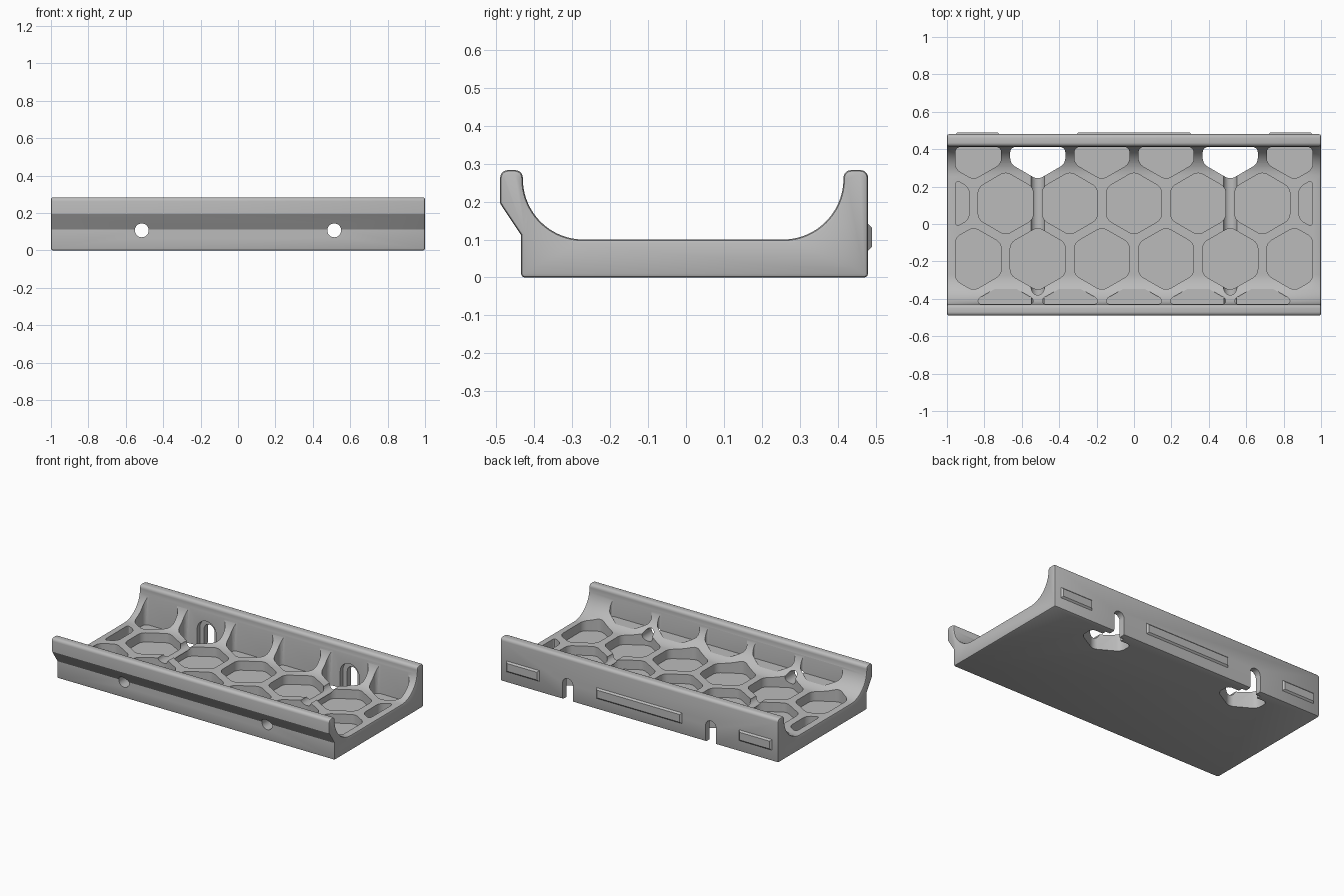
import bpy, bmesh
from math import sin, cos, pi, radians

cube = bpy.data.objects.get("Cube")
if cube:
    bpy.data.objects.remove(cube, do_unlink=True)

grey = bpy.data.materials.new("light_grey")
grey.use_nodes = True
grey.diffuse_color = (0.5, 0.5, 0.5, 1)
grey.node_tree.nodes["Principled BSDF"].inputs["Base Color"].default_value = (0.5, 0.5, 0.5, 1)


def finish(bm, name):
    bmesh.ops.recalc_face_normals(bm, faces=bm.faces[:])
    mesh = bpy.data.meshes.new(name)
    bm.to_mesh(mesh)
    bm.free()
    mesh.materials.append(grey)
    obj = bpy.data.objects.new(name, mesh)
    bpy.context.collection.objects.link(obj)
    return obj


def extrude(bm, face, vec):
    ext = bmesh.ops.extrude_face_region(bm, geom=[face], use_keep_orig=True)
    bmesh.ops.translate(bm, vec=vec, verts=[v for v in ext["geom"] if isinstance(v, bmesh.types.BMVert)])


def prism(bm, points, vec):
    extrude(bm, bm.faces.new([bm.verts.new(p) for p in points]), vec)


def arc(cx, cz, r, start, end, n):
    steps = [radians(start + (end - start) * i / n) for i in range(n + 1)]
    return [(cx + r * cos(a), cz + r * sin(a)) for a in steps]


def apply(obj, name):
    bpy.context.view_layer.objects.active = obj
    bpy.ops.object.modifier_apply(modifier=name)


def cut(obj, cutter):
    mod = obj.modifiers.new("cut", 'BOOLEAN')
    mod.operation, mod.solver, mod.object = 'DIFFERENCE', 'EXACT', cutter
    apply(obj, "cut")
    bpy.data.objects.remove(cutter, do_unlink=True)


# Tray body: cross-section with curved inner walls and an overhanging front lip
TOP, FLOOR, R, LIP = 0.283, 0.1, 0.16, 0.02
FRONT_IN, BACK_IN = -0.43, 0.415
section = [(-0.435, 0), (0.48, 0)]
section += arc(0.48 - LIP, TOP - LIP, LIP, 0, 90, 5)
section += arc(BACK_IN + LIP, TOP - LIP, LIP, 90, 180, 5)
section += arc(BACK_IN - R, FLOOR + R, R, 0, -90, 24)
section += arc(FRONT_IN + R, FLOOR + R, R, -90, -180, 24)
section += arc(FRONT_IN - LIP, TOP - LIP, LIP, 0, 90, 5)
section += arc(-0.49 + LIP, TOP - LIP, LIP, 90, 180, 5)
section += [(-0.49, 0.195), (-0.435, 0.112)]
bm = bmesh.new()
prism(bm, [(-1, y, z) for y, z in section], (2, 0, 0))
body = finish(bm, "tray_body")
bevel = body.modifiers.new("edge", 'BEVEL')
bevel.width, bevel.segments = 0.01, 2
bevel.limit_method, bevel.angle_limit = 'ANGLE', radians(40)
apply(body, "edge")

# Honeycomb pockets: rounded hexagons trimmed at the margins of the tray
PITCH, ROW, HEX = 0.343, 0.297, 0.17
LIMITS = [((0.955, 0, 0), (1, 0, 0)), ((-0.955, 0, 0), (-1, 0, 0)),
          ((0, 0.412, 0), (0, 1, 0)), ((0, -0.427, 0), (0, -1, 0))]


def pocket(target, cx, cy, bottom):
    bm = bmesh.new()
    bm.faces.new([bm.verts.new((cx + HEX * sin(k * pi / 3), cy + HEX * cos(k * pi / 3), bottom))
                  for k in range(6)])
    for co, no in LIMITS:
        bmesh.ops.bisect_plane(bm, geom=bm.verts[:] + bm.edges[:] + bm.faces[:],
                               plane_co=co, plane_no=no, clear_outer=True)
    bmesh.ops.bevel(bm, geom=bm.verts[:], offset=0.028, offset_type='OFFSET', segments=4,
                    profile=0.5, affect='VERTICES', clamp_overlap=True)
    bm.faces.ensure_lookup_table()
    extrude(bm, bm.faces[0], (0, 0, 0.5))
    part = bpy.data.meshes.new("pocket")
    bm.to_mesh(part)
    bm.free()
    target.from_mesh(part)
    bpy.data.meshes.remove(part)


pockets = bmesh.new()
for row in range(-2, 2):
    for i in range(-3, 4):
        cx = (i + 0.5 * (row % 2)) * PITCH
        if abs(cx) > 1.1 or (row == -2 and abs(i) > 2):
            continue
        open_bottom = row == 1 and abs(abs(cx) - 1.5 * PITCH) < 0.01
        bottom = -0.1 if open_bottom else 0.12 if row == -2 else 0.04
        pocket(pockets, cx, 0.11 + row * ROW, bottom)
cut(body, finish(pockets, "pocket_cutter"))

# Screwdriver bores, keyhole slots and screw head recesses
HOLE_Z = 0.107


def arch(bm, x, r, depth):
    outline = arc(x, HOLE_Z, r, 0, 180, 16) + [(x - r, -0.1), (x + r, -0.1)]
    prism(bm, [(px, 0.36, pz) for px, pz in outline], (0, depth, 0))


bores, slots, recesses = bmesh.new(), bmesh.new(), bmesh.new()
for x in (-1.5 * PITCH, 1.5 * PITCH):
    circle = arc(x, HOLE_Z, 0.037, 0, 360, 32)[:-1]
    prism(bores, [(px, -0.6, pz) for px, pz in circle], (0, 0.98, 0))
    arch(slots, x, 0.037, 0.3)
    arch(recesses, x, 0.068, 0.08)
cut(body, finish(bores, "bore_cutter"))
cut(body, finish(recesses, "recess_cutter"))
cut(body, finish(slots, "slot_cutter"))

# Raised pads with chamfered rims on the back wall
for name, cx, half in (("right_pad", -0.837, 0.118), ("middle_pad", 0, 0.308), ("left_pad", 0.837, 0.118)):
    bm = bmesh.new()
    rings = []
    for y, inset in ((0.475, 0), (0.48, 0), (0.49, 0.01)):
        w, h = half - inset, 0.035 - inset
        rings.append([bm.verts.new((cx + sx * w, y, 0.106 + sz * h))
                      for sx, sz in ((-1, -1), (1, -1), (1, 1), (-1, 1))])
    for a, b in zip(rings, rings[1:]):
        for k in range(4):
            n = (k + 1) % 4
            bm.faces.new((a[k], a[n], b[n], b[k]))
    bm.faces.new(rings[0])
    bm.faces.new(rings[-1])
    finish(bm, name)

# Smooth the curved walls and keep crisp edges
bpy.ops.object.select_all(action='DESELECT')
body.select_set(True)
bpy.context.view_layer.objects.active = body
bpy.ops.object.shade_smooth_by_angle(angle=radians(28))
